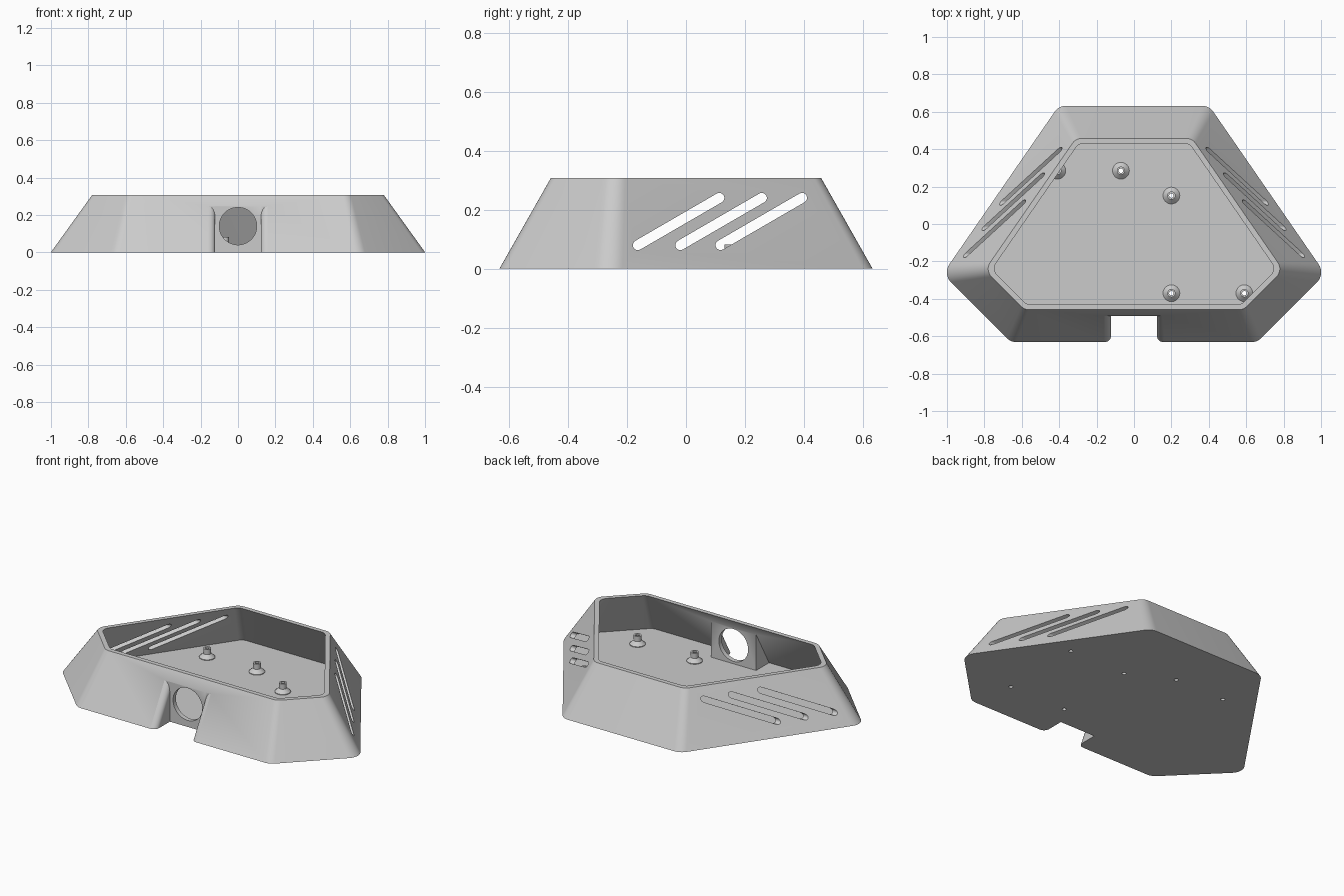
import bpy, bmesh, math
from mathutils import Vector

cube = bpy.data.objects.get("Cube")
if cube:
    bpy.data.objects.remove(cube, do_unlink=True)

HEIGHT, SLOPE, WALL, FLOOR = 0.307, 0.174 / 0.307, 0.028, 0.025
NOTCH_BACK = -0.492

grey = bpy.data.materials.new("light grey plastic")
grey.use_nodes = True
grey.diffuse_color = (0.6, 0.6, 0.6, 1)
grey.node_tree.nodes["Principled BSDF"].inputs["Base Color"].default_value = (0.6, 0.6, 0.6, 1)


def finish(name, bm):
    """Turn a bmesh into an object with outward normals."""
    bmesh.ops.recalc_face_normals(bm, faces=bm.faces)
    mesh = bpy.data.meshes.new(name)
    bm.to_mesh(mesh)
    bm.free()
    mesh.materials.append(grey)
    obj = bpy.data.objects.new(name, mesh)
    bpy.context.collection.objects.link(obj)
    return obj


def loft(rings, closed=False):
    """Skin equal-length rings of points; cap the ends unless closed."""
    bm = bmesh.new()
    loops = [[bm.verts.new(p) for p in ring] for ring in rings]
    pairs = list(zip(loops, loops[1:])) + ([(loops[-1], loops[0])] if closed else [])
    for a, b in pairs:
        for i in range(len(a)):
            j = (i + 1) % len(a)
            bm.faces.new((a[i], a[j], b[j], b[i]))
    if not closed:
        bm.faces.new(loops[0])
        bm.faces.new(loops[-1])
    return bm


def box(name, lo, hi):
    ring = [(lo[0], lo[1]), (hi[0], lo[1]), (hi[0], hi[1]), (lo[0], hi[1])]
    return finish(name, loft([[(x, y, z) for x, y in ring] for z in (lo[2], hi[2])]))


def boolean(target, tool, operation="DIFFERENCE"):
    """Apply a boolean and discard the tool."""
    mod = target.modifiers.new("cut", "BOOLEAN")
    mod.object, mod.operation, mod.solver = tool, operation, "EXACT"
    bpy.context.view_layer.objects.active = target
    bpy.ops.object.modifier_apply(modifier=mod.name)
    bpy.data.objects.remove(tool, do_unlink=True)


def smooth(obj):
    bpy.ops.object.select_all(action="DESELECT")
    obj.select_set(True)
    bpy.context.view_layer.objects.active = obj
    bpy.ops.object.shade_smooth_by_angle(angle=math.radians(30))


def outline(inset, z, radius, steps=8):
    """Six-sided outline, moved inward and with rounded corners."""
    half = [Vector((0.402, 0.632)), Vector((1.023, -0.267)), Vector((0.658, -0.632))]
    pts = half + [Vector((-p.x, p.y)) for p in reversed(half)]
    ring = []
    for i, p in enumerate(pts):
        a = (pts[i - 1] - p).normalized()
        b = (pts[(i + 1) % 6] - p).normalized()
        mid, half_angle = (a + b).normalized(), a.angle(b) / 2
        centre = p + mid * (inset + radius) / math.sin(half_angle)
        na = Vector((a.y, -a.x))
        if na.dot(mid) > 0:
            na = -na
        nb = Vector((b.y, -b.x))
        if nb.dot(mid) > 0:
            nb = -nb
        for k in range(steps + 1):
            q = centre + radius * na.slerp(nb, k / steps)
            ring.append((q.x, q.y, z))
    return ring


# Sloping outer shell
body = finish("tray_shell", loft([outline(0, 0, 0.075), outline(SLOPE * HEIGHT, HEIGHT, 0.06)]))

# Cavity, leaving a housing around the front notch
cavity_top = HEIGHT + 0.05
cavity = finish("cavity_cutter", loft([
    outline(SLOPE * z + WALL, z, 0.05) for z in (FLOOR, cavity_top)]))
boolean(cavity, box("housing_block", (-0.155, -0.8, -0.1), (0.155, NOTCH_BACK + WALL, 0.28)))
boolean(body, cavity)

# Front notch with rounded mouth edges following the slope
boolean(body, box("notch_cutter", (-0.122, -0.8, -0.1), (0.122, NOTCH_BACK, 0.28)))
r = 0.036
arc = [(0.122 + r - r * math.cos(t), -0.632 + r - r * math.sin(t))
       for t in (math.pi / 2 * k / 6 for k in range(7))]
arc = [(0.11, arc[0][1])] + arc + [(arc[-1][0], -0.8)]
flare = [(-x, y) for x, y in arc] + [(x, y) for x, y in reversed(arc)]
bm = loft([[(x, y + SLOPE * z, z) for x, y in flare] for z in (-0.02, 0.26)])
cut = bmesh.ops.bisect_plane(bm, geom=bm.verts[:] + bm.edges[:] + bm.faces[:],
                             plane_co=(0, NOTCH_BACK, 0), plane_no=(0, 1, 0), clear_outer=True)
bmesh.ops.holes_fill(bm, edges=[e for e in bm.edges if e.is_boundary])
boolean(body, finish("flare_cutter", bm))


def cylinder_cutter(radius, centre, axis, length, steps=48):
    """Cylinder along y or z."""
    rings = []
    for s in (-length / 2, length / 2):
        ring = []
        for k in range(steps):
            t = 2 * math.pi * k / steps
            u, v = radius * math.cos(t), radius * math.sin(t)
            offset = Vector((u, s, v)) if axis == "y" else Vector((u, v, s))
            ring.append(Vector(centre) + offset)
        rings.append(ring)
    return finish("hole_cutter", loft(rings))


# Round opening through the notch wall
boolean(body, cylinder_cutter(0.1, (0, -0.48, 0.14), "y", 0.12))

# Slanted vent slots through both sides
for y in (-0.163, -0.019, 0.117):
    a, b = Vector((y, 0.08)), Vector((y + 0.276, 0.24))
    base = math.atan2(b.y - a.y, b.x - a.x)
    profile = []
    for end, start in ((b, base - math.pi / 2), (a, base + math.pi / 2)):
        for k in range(9):
            t = start + math.pi * k / 8
            profile.append((end.x + 0.017 * math.cos(t), end.y + 0.017 * math.sin(t)))
    boolean(body, finish("slot_cutter", loft([[(x, p, q) for p, q in profile] for x in (-1.2, 1.2)])))

# Hollow standoffs on the floor, each with a hole through the base
standoffs = [(-0.07, 0.285), (0.2, 0.152), (0.59, 0.152),
             (0.2, -0.37), (0.59, -0.37), (-0.41, 0.285)]
bore = 0.012
profile = [(bore, FLOOR - 0.003), (0.045, FLOOR - 0.003), (0.045, FLOOR + 0.004),
           (0.022, FLOOR + 0.025), (0.022, 0.082), (bore, 0.082)]
for i, (x, y) in enumerate(standoffs):
    boolean(body, cylinder_cutter(bore, (x, y, 0), "z", 0.2, 24))
    rings = [[(x + rad * math.cos(k * math.pi / 12), y + rad * math.sin(k * math.pi / 12), z)
              for k in range(24)] for rad, z in profile]
    smooth(finish(f"standoff_{i + 1}", loft(rings, closed=True)))

smooth(body)
